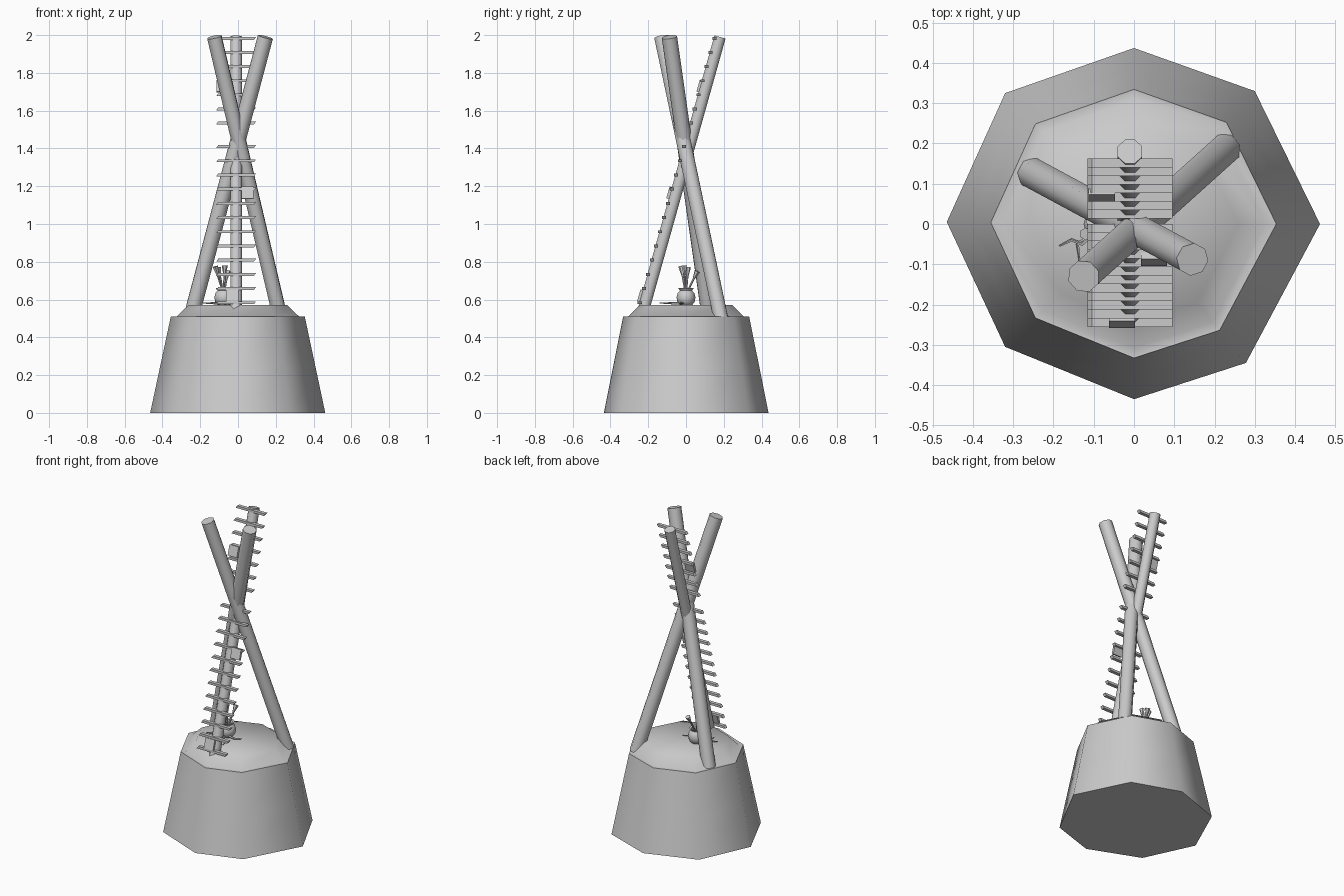
import bpy, bmesh, math
from mathutils import Vector, Matrix

if "Cube" in bpy.data.objects:
    bpy.data.objects.remove(bpy.data.objects["Cube"])


def make(name, bm, angle=None):
    bmesh.ops.recalc_face_normals(bm, faces=bm.faces)
    me = bpy.data.meshes.new(name)
    bm.to_mesh(me)
    bm.free()
    ob = bpy.data.objects.new(name, me)
    bpy.context.collection.objects.link(ob)
    if angle is not None:
        bpy.ops.object.select_all(action='DESELECT')
        ob.select_set(True)
        bpy.context.view_layer.objects.active = ob
        bpy.ops.object.shade_smooth_by_angle(angle=math.radians(angle))
    return ob


def bridge(bm, rings):
    for a, b in zip(rings, rings[1:]):
        n = len(a)
        for i in range(n):
            bm.faces.new((a[i], a[(i + 1) % n], b[(i + 1) % n], b[i]))
    bm.faces.new(rings[0])
    bm.faces.new(rings[-1])


def tube(bm, pts, radii, sides):
    # tapered tube swept along a short path
    pts = [Vector(p) for p in pts]
    rings = []
    for i, p in enumerate(pts):
        d = pts[min(i + 1, len(pts) - 1)] - pts[max(i - 1, 0)]
        q = d.to_track_quat('Z', 'Y')
        rings.append([bm.verts.new(p + q @ Vector((radii[i] * math.cos(t), radii[i] * math.sin(t), 0)))
                      for t in [math.tau * (k + .5) / sides for k in range(sides)]])
    bridge(bm, rings)


def box(bm, centre, size, rot=None):
    m = Matrix.Translation(centre) @ (rot or Matrix()) @ Matrix.Diagonal((*size, 1))
    return bmesh.ops.create_cube(bm, size=1, matrix=m)['verts']


# stone base: irregular octagon with a low raised mound
outline = [(.462, 0), (.30, .33), (0, .437), (-.32, .325),
           (-.465, .005), (-.32, -.305), (0, -.435), (.278, -.345)]
bm = bmesh.new()
rings = []
for s, z in [(1, 0), (.885, .25), (.765, .51), (.705, .508), (.565, .57)]:
    rings.append([bm.verts.new((x * s, y * s, z)) for x, y in outline])
bridge(bm, rings)
make("stone_base", bm, 60)

# three crossed poles
poles = {
    "ladder_pole": ((-.01, -.238, .50), (-.01, .180, 1.99), .033),
    "pole_right": ((.225, .185, .50), (-.125, -.130, 1.99), .041),
    "pole_left": ((-.250, .125, .50), (.145, -.088, 1.99), .041),
}
for name, (a, b, r) in poles.items():
    bm = bmesh.new()
    tube(bm, [a, b], [r, r], 8)
    make(name, bm, 50)


def ladder_y(z):
    return -.276 + (z - .50) * .283


# ladder rungs in two runs, with skewed ends
bm = bmesh.new()
heights = [.583 + i * .0752 for i in range(12)] + [1.535 + i * .0745 for i in range(7)]
for z in heights:
    for v in box(bm, (-.01, ladder_y(z) + .008, z), (.20, .022, .015)):
        v.co.x += (v.co.z - z) * .7
make("ladder_rungs", bm)

# small plates hung on the ladder
bm = bmesh.new()
tilt = Matrix.Rotation(-.28, 4, 'X')
for x, z in [(-.03, .62), (.05, 1.165), (-.08, 1.73)]:
    box(bm, (x, ladder_y(z), z), (.065, .016, .065), tilt)
make("hanging_plates", bm)

# pot
PX, PY = -.075, 0
bm = bmesh.new()
profile = [(.028, .565), (.046, .588), (.050, .612), (.044, .635), (.032, .648), (.042, .662), (.030, .660), (.026, .645)]
rings = [[bm.verts.new((PX + r * math.cos(math.tau * k / 12), PY + r * math.sin(math.tau * k / 12), z))
          for k in range(12)] for r, z in profile]
bridge(bm, rings)
make("pot", bm, 60)

# trumpet flowers in the pot
bm = bmesh.new()
for dx, dy, z in [(-.045, -.025, .775), (.005, -.01, .78), (.02, .06, .75), (-.03, .01, .77)]:
    top = Vector((PX + dx, PY + dy, z))
    foot = Vector((PX + dx * .2, PY + dy * .2, .65))
    tube(bm, [foot, foot.lerp(top, .6), top], [.005, .006, .016], 6)
make("flowers", bm, 40)

# roots trailing over the mound
bm = bmesh.new()
roots = [
    [(-.10, -.02), (-.13, -.05), (-.155, -.04), (-.185, -.055)],
    [(-.10, -.03), (-.14, -.05), (-.135, -.09)],
    [(-.07, -.03), (-.06, -.08), (-.02, -.10), (-.01, -.14)],
    [(-.05, -.02), (-.01, -.03), (.03, -.01)],
]
for path in roots:
    n = len(path)
    tube(bm, [(x, y, .581) for x, y in path], [.008 * (1 - .7 * i / (n - 1)) for i in range(n)], 5)
make("roots", bm, 50)
